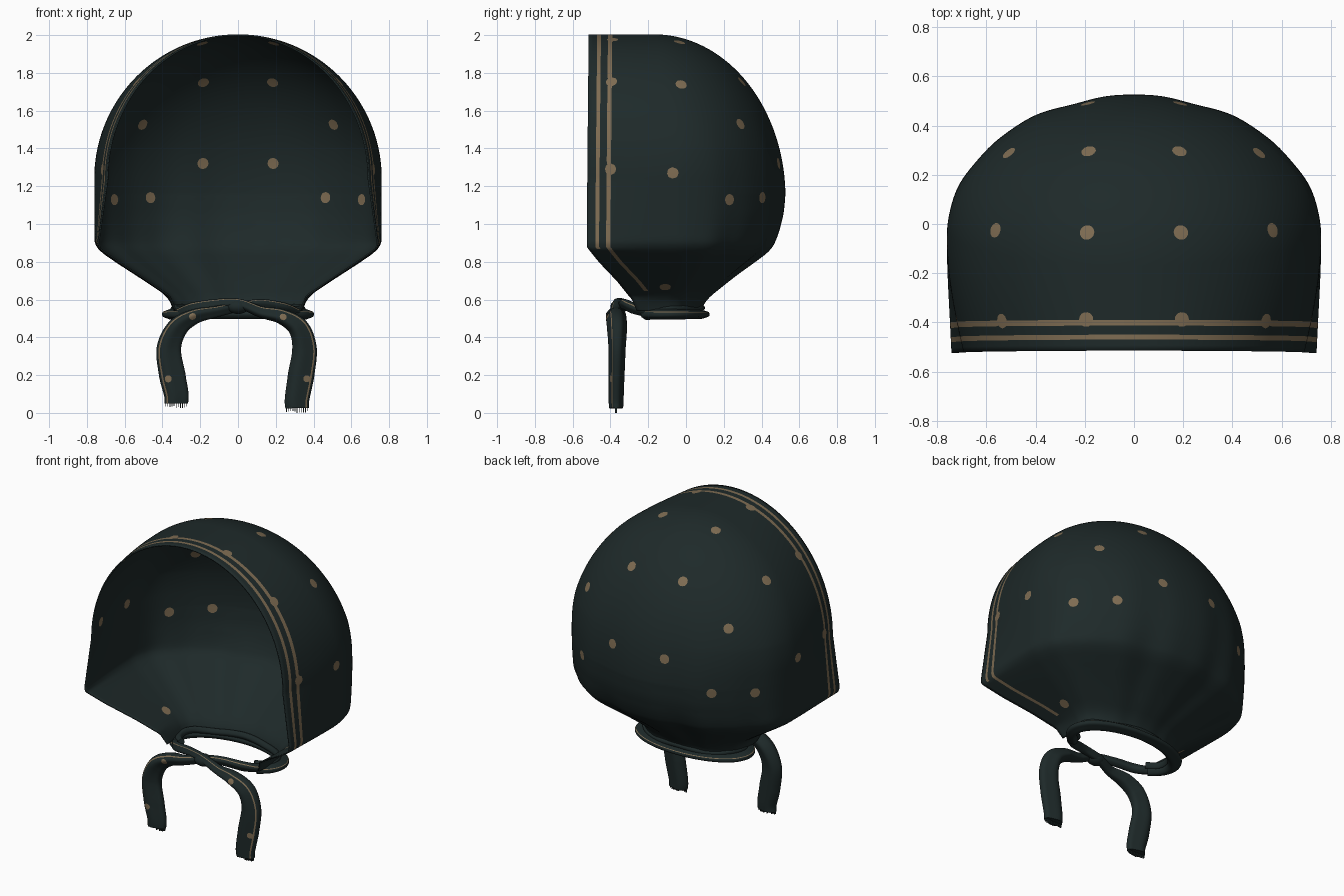
import bpy, bmesh, math, random
from mathutils import Vector

if "Cube" in bpy.data.objects:
    bpy.data.objects.remove(bpy.data.objects["Cube"])

random.seed(4)

def material(name, rgb):
    m = bpy.data.materials.new(name)
    m.diffuse_color = (*rgb, 1)
    m.use_nodes = True
    m.node_tree.nodes["Principled BSDF"].inputs["Base Color"].default_value = m.diffuse_color
    return m

CLOTH = material("dark_teal_cloth", (0.013, 0.0225, 0.0225))
TAN = material("tan_print", (0.21, 0.15, 0.085))
STRIPE, DOT = 1, 2

def make_object(name, bm, angle=50):
    me = bpy.data.meshes.new(name)
    bm.normal_update()
    bm.to_mesh(me)
    bm.free()
    # slots 0-2: outside cloth, stripe, dot; slots 3-5: the same on the inside (no stripe there)
    for m in (CLOTH, TAN, TAN, CLOTH, CLOTH, TAN):
        me.materials.append(m)
    ob = bpy.data.objects.new(name, me)
    bpy.context.collection.objects.link(ob)
    bpy.ops.object.select_all(action='DESELECT')
    bpy.context.view_layer.objects.active = ob
    ob.select_set(True)
    bpy.ops.object.shade_smooth_by_angle(angle=math.radians(angle))
    return ob

def paint_dots(bm, dots, radius):
    # paint the faces around each dot and pull their outline onto a circle
    bm.normal_update()
    centres = [(f, f.calc_center_median()) for f in bm.faces]
    for d in dots:
        d = Vector(d)
        near, c = min(centres, key=lambda fc: (fc[1] - d).length_squared)
        c = d - near.normal * (d - c).dot(near.normal)
        spot = {f for f, p in centres if (p - c).length < radius}
        for f in spot:
            f.material_index = DOT
        for v in {v for f in spot for v in f.verts}:
            if not all(f in spot for f in v.link_faces):
                off = v.co - c
                if off.length > 1e-4:
                    v.co = c + off.normalized() * radius

def table(rows, z):
    # linear interpolation, rows from high z to low z
    for (z0, a), (z1, b) in zip(rows, rows[1:]):
        if z >= z1:
            t = min(1, max(0, (z0 - z) / (z0 - z1)))
            return a + (b - a) * t
    return rows[-1][1]

def soft(rows, z):
    return sum(table(rows, z + d) for d in (-.03, -.015, 0, .015, .03)) / 5

# ---- hood: horizontal U-shaped sections, open at the front ----
FRONT = [(2, -.515), (.88, -.525), (.8, -.46), (.7, -.365), (.6, -.285), (.54, -.26)]
WIDTH = [(1.24, .757), (.9, .757), (.87, .745), (.8, .645), (.7, .49), (.62, .37), (.54, .335)]
BACK = [(1.15, .52), (1.05, .51), (.95, .483), (.865, .445), (.73, .26), (.6, .1), (.54, .075)]
CENTRE = [(2, -.17), (1.4, -.05), (.87, -.05), (.6, -.1), (.54, -.1)]
STRIPE_COLS = [0, .022, .045, .055, .065, .083, .102, .113, .125]
NB = 80

def section(z):
    f, yc = table(FRONT, z), table(CENTRE, z)
    if z >= 1.24:
        k = math.sqrt(max(0, 1 - ((z - 1.24) / .76) ** 2))
        w, r = .757 * k, .69 * k
    else:
        w = soft(WIDTH, z)
        r = table(WIDTH, z) * (.911 + .07 * min(1, (1.24 - z) / .37))
    b = soft(BACK, z)
    if z > 1.15:
        b = -.17 + .69 * math.sqrt(max(0, 1 - ((z - 1.15) / .85) ** 2))
    # gathers grow towards the neck and fade out at the band
    amp = .014 * min(1, max(0, (1.6 - z) / .6)) + .02 * max(0, 1 - abs(z - .78) / .22)
    ys = [f + o for o in STRIPE_COLS]
    ys += [ys[-1] + (yc - ys[-1]) * i / 16 for i in range(1, 17)]
    half = [(r + (w - r) * math.sin((y - f) / (yc - f) * math.pi / 2), y) for y in ys]
    for i in range(1, NB + 1):
        a = i / NB * math.pi / 2
        wave = math.cos(10 * a + math.pi) * .7 + math.cos(18 * a) * .3
        g = 1 + amp * math.sin(a) * wave
        half.append((w * math.cos(a) * g, yc + (b - yc) * math.sin(a) * g))
    return half + [(-x, y) for x, y in half[-2::-1]]

zs = [1.24 + .76 * math.cos(i / 90 * math.pi / 2) for i in range(91)]
zs += [1.24 - .37 * i / 35 for i in range(1, 36)]
zs += [.87 - .33 * i / 40 for i in range(1, 41)]
bm = bmesh.new()
rows = [[bm.verts.new((x, y, z)) for x, y in section(z)] for z in zs]
n = len(rows[0])
for z, ra, rb in zip(zs, rows, rows[1:]):
    for j in range(n - 1):
        face = bm.faces.new((ra[j], ra[j + 1], rb[j + 1], rb[j]))
        col = min(j, n - 2 - j)                   # two border stripes
        if (col in (2, 3) and z > .87) or (col in (6, 7) and z > .65):
            face.material_index = STRIPE
bmesh.ops.remove_doubles(bm, verts=bm.verts, dist=1e-5)
half_dots = [(.19, .315, 1.77), (.51, .29, 1.53), (.185, .48, 1.32), (.455, .385, 1.14),
             (.63, .205, 1.13), (.19, -.035, 1.96), (.565, -.025, 1.74), (.19, -.388, 1.96),
             (.51, -.39, 1.73), (.74, -.07, 1.27), (.72, -.4, 1.29), (.45, -.11, .66)]
bmesh.ops.recalc_face_normals(bm, faces=bm.faces)
paint_dots(bm, [(s * x, y, z) for x, y, z in half_dots for s in (1, -1)], .03)
hood = make_object("hood", bm, 60)
shell = hood.modifiers.new("cloth_thickness", 'SOLIDIFY')
shell.thickness = .008
shell.offset = 0
shell.material_offset = 3

# ---- flattened cloth strips swept along smooth paths ----
def smooth_path(pts, steps=14):
    p = [Vector(q) for q in pts]
    p = [2 * p[0] - p[1]] + p + [2 * p[-1] - p[-2]]
    out = []
    for i in range(1, len(p) - 2):
        a, b, c, d = p[i - 1:i + 3]
        for s in range(steps):
            t = s / steps
            out.append(.5 * (2 * b + (c - a) * t + (2 * a - 5 * b + 4 * c - d) * t * t
                             + (3 * b - a - 3 * c + d) * t ** 3))
    return out + [p[-2]]

def strip(name, pts, widths, thicks, up, dots=(), stripes=(3,), sides=32):
    path = smooth_path(pts)
    bm, rings, last = bmesh.new(), [], len(path) - 1
    for i, c in enumerate(path):
        tan = (path[min(i + 1, last)] - path[max(i - 1, 0)]).normalized()
        side = tan.cross(Vector(up)).normalized()
        nor = side.cross(tan)
        k = i / last * (len(widths) - 1)
        a = min(int(k), len(widths) - 2)
        w = widths[a] + (widths[a + 1] - widths[a]) * (k - a)
        h = thicks[a] + (thicks[a + 1] - thicks[a]) * (k - a)
        ring = []
        for j in range(sides):
            t = 2 * math.pi * j / sides
            ring.append(bm.verts.new(c + side * (w / 2 * math.cos(t))
                                     + nor * (h / 2 * math.sin(t) * (1 + .15 * math.cos(3 * t)))))
        rings.append(ring)
    for i, (ra, rb) in enumerate(zip(rings, rings[1:])):
        for j in range(sides):
            face = bm.faces.new((ra[j], ra[(j + 1) % sides], rb[(j + 1) % sides], rb[j]))
            if j in stripes:
                face.material_index = STRIPE
    bm.faces.new(rings[0][::-1])
    bm.faces.new(rings[-1])
    bmesh.ops.recalc_face_normals(bm, faces=bm.faces)
    if dots:
        paint_dots(bm, dots, .019)
    return make_object(name, bm)

# neck band round the back
arc = [math.radians(-38 + 256 * i / 16) for i in range(17)]
strip("neck_band", [(.365 * math.cos(a), -.1 + .19 * math.sin(a), .522) for a in arc],
      [.06, .085, .07, .085, .06], [.055, .05, .045, .05, .055], (0, 0, 1), stripes=(2,))
# second twist of the band, tucked against the hood
strip("neck_twist", [(.335 * math.cos(a), -.1 + .175 * math.sin(a), .55 + .006 * math.sin(5 * a))
                     for a in arc], [.04, .05, .04], [.04, .04, .04], (0, 0, 1), stripes=())

# two ties crossing at the chin, each ending in a hanging tail
for name, s, low in (("left_tie", -1, .05), ("right_tie", 1, .025)):
    bend = .366 if s < 0 else .352
    end = .327 if s < 0 else .313
    pts = [(-s * .31, -.2, .53), (-s * .24, -.28, .555), (-s * .12, -.325, .575),
           (0, -.35 - s * .015, .57 + s * .01), (s * .12, -.37, .535), (s * .23, -.37, .51),
           (s * .32, -.365, .45), (s * bend, -.365, .34), (s * (bend - .018), -.368, .2),
           (s * end, -.37, low + .05), (s * end, -.37, low)]
    strip(name, pts, [.05, .06, .055, .05, .06, .08, .11, .13, .14, .13, .125],
          [.05, .05, .05, .05, .06, .1, .1, .085, .08, .075, .07], (0, 1, 0),
          dots=[(s * .37, -.42, .18), (s * .24, -.42, .51)],
          stripes=(28,) if s > 0 else (19,))
    # frayed end of the tail
    bm = bmesh.new()
    for i in range(11):
        x = s * end - .056 + .0112 * i
        length = .025 if i == 5 else random.uniform(.014, .025)
        v = bmesh.ops.create_cube(bm, size=1)["verts"]
        for q in v:
            q.co = Vector((x + q.co.x * .004, -.37 + q.co.y * .012,
                           low - length / 2 + q.co.z * length))
    make_object(name + "_fringe", bm)

# small knot where the ties cross
bm = bmesh.new()
bmesh.ops.create_uvsphere(bm, u_segments=24, v_segments=14, radius=1)
for v in bm.verts:
    v.co = Vector((v.co.x * .06, -.355 + v.co.y * .045, .562 + v.co.z * .038))
make_object("knot", bm)
